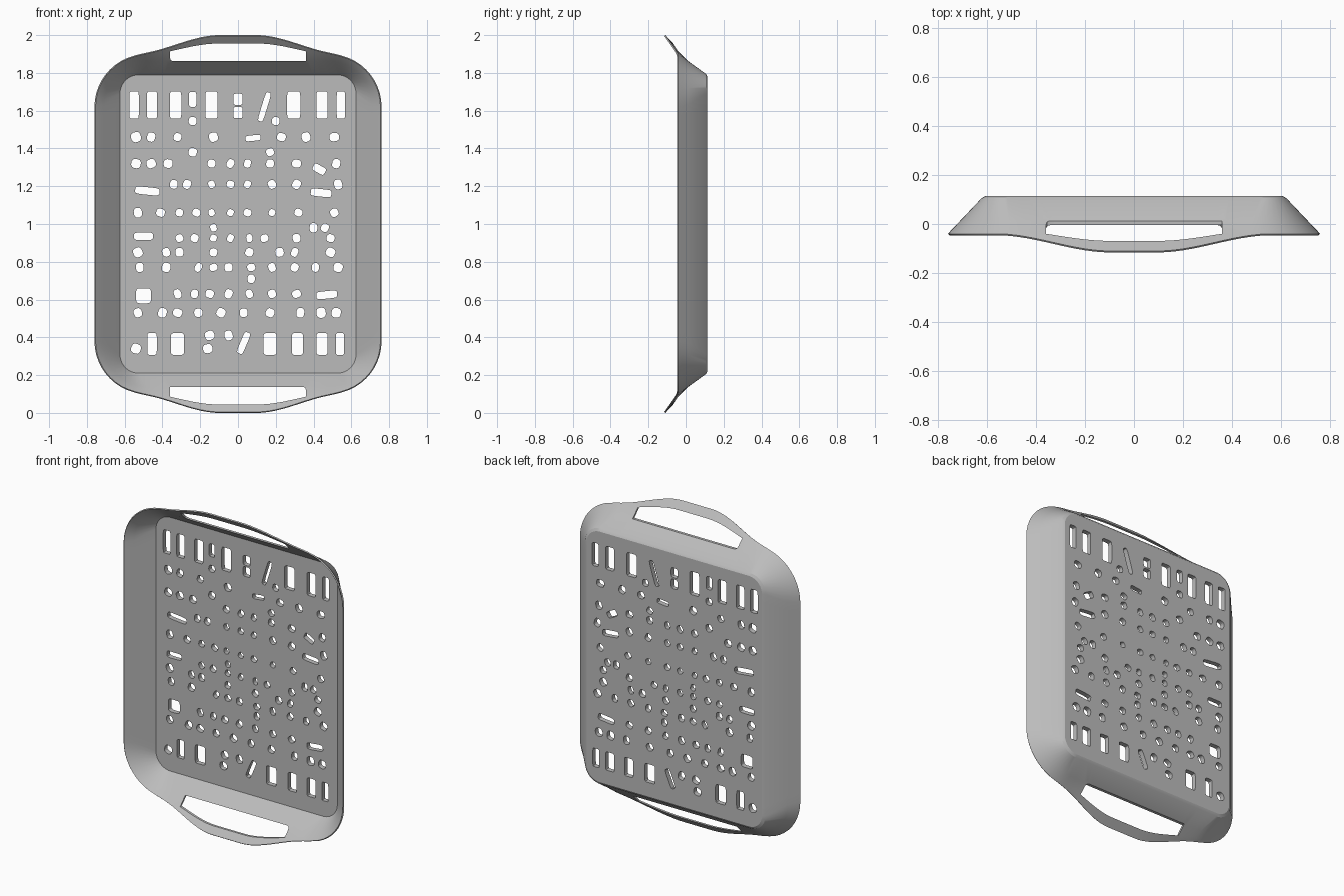
import bpy, bmesh, math, random

random.seed(4)
default = bpy.data.objects.get("Cube")
if default:
    bpy.data.objects.remove(default)

grey = bpy.data.materials.new("plain_grey")
grey.use_nodes = True
colour = (0.5, 0.5, 0.5, 1)
grey.diffuse_color = colour
grey.node_tree.nodes["Principled BSDF"].inputs["Base Color"].default_value = colour

BASE_Y, FLOOR_Y = 0.115, 0.085
bm = bmesh.new()


def rounded_ring(half_w, half_h, radius, y, bulge=0):
    """Rounded rectangle facing -y; bulge pushes the two ends out into grips."""
    outline = []
    for i, (sx, sz) in enumerate([(1, 1), (-1, 1), (-1, -1), (1, -1)]):
        for k in range(13):
            a = math.pi / 2 * (i + k / 12)
            outline.append((sx * (half_w - radius) + radius * math.cos(a),
                            sz * (half_h - radius) + radius * math.sin(a)))
    ring = []
    for i, (x, z) in enumerate(outline):
        nx, nz = outline[(i + 1) % len(outline)]
        steps = 24 if i % 13 == 12 else 1  # subdivide the straight sides
        for k in range(steps):
            px, pz = x + (nx - x) * k / steps, z + (nz - z) * k / steps
            t = min(max((0.56 - abs(px)) / 0.46, 0), 1)
            lift = bulge * t * t * (3 - 2 * t)
            ring.append(bm.verts.new((px, y - 0.7 * lift, 1 + pz + math.copysign(lift, pz))))
    return ring


# Tray shell: outer skin from the base to the rim, then back down the inside
base = rounded_ring(0.605, 0.78, 0.09, BASE_Y)
base_edge = rounded_ring(0.622, 0.795, 0.105, 0.106)
wall_out = rounded_ring(0.71, 0.862, 0.23, 0.013)
grip_out = rounded_ring(0.742, 0.886, 0.262, -0.02, 0.07)
rim_out = rounded_ring(0.76, 0.9, 0.28, -0.04, 0.1)
rim_in = rounded_ring(0.754, 0.895, 0.274, -0.046, 0.1)
grip_in = rounded_ring(0.742, 0.886, 0.262, -0.035, 0.07)
wall_in = rounded_ring(0.712, 0.862, 0.232, -0.005)
floor = rounded_ring(0.625, 0.79, 0.1, FLOOR_Y)
rings = [base, base_edge, wall_out, grip_out, rim_out, rim_in, grip_in, wall_in, floor]
count = len(base)


def is_open(i):
    """True for the segments where the handle opening passes through the wall."""
    return abs(wall_out[i].co.x + wall_out[(i + 1) % count].co.x) < 0.72


def join(low, high, i):
    j = (i + 1) % count
    bm.faces.new((low[i], low[j], high[j], high[i]))


corner_edges = []
for i in range(count):
    for low, high in zip(rings, rings[1:]):
        if not (is_open(i) and (low is wall_out or low is grip_in)):
            join(low, high, i)
    if is_open(i):  # long edges of the handle opening
        join(wall_out, wall_in, i)
        join(grip_out, grip_in, i)
    if is_open(i) != is_open(i - 1):  # short ends of the handle opening
        bm.faces.new((wall_out[i], grip_out[i], grip_in[i], wall_in[i]))
        corner_edges += [(wall_out[i], wall_in[i]), (grip_out[i], grip_in[i])]

# Floor openings: each hole is a short tube between base and floor
loops = {BASE_Y: [], FLOOR_Y: []}


def ring_edges(ring):
    return [bm.edges.get((a, b)) for a, b in zip(ring, ring[1:] + ring[:1])]


def add_hole(x, z, w, h, tilt=0, power=0.4):
    outline = []
    for k in range(16):
        a = math.tau * (k + 0.5) / 16
        c, s = math.cos(a), math.sin(a)
        u = w / 2 * math.copysign(abs(c) ** power, c)
        v = h / 2 * math.copysign(abs(s) ** power, s)
        outline.append((x + u * math.cos(tilt) - v * math.sin(tilt),
                        z + u * math.sin(tilt) + v * math.cos(tilt)))
    back = [bm.verts.new((px, BASE_Y, pz)) for px, pz in outline]
    front = [bm.verts.new((px, FLOOR_Y, pz)) for px, pz in outline]
    for i in range(len(outline)):
        bm.faces.new((front[i - 1], front[i], back[i], back[i - 1]))
    loops[BASE_Y] += ring_edges(back)
    loops[FLOOR_Y] += ring_edges(front)


# Long slots along the two ends (x, width)
for x, w in [(-55, 5), (-45.5, 5.5), (-33, 6), (-14, 6.5), (29.5, 7), (44.5, 6), (54.5, 4.5)]:
    add_hole(x / 100, 1.63, w / 100, 0.145, 0, 0.25)
for x, w in [(-45.5, 5), (-32, 7), (17, 7), (31.5, 6), (44.5, 6), (54, 4.5)]:
    add_hole(x / 100, 0.365, w / 100, 0.115, 0, 0.25)

# Odd slots (x, z, width, height, tilt)
odd_slots = [
    (-24, 166, 4, 8, 0), (0, 159, 5, 6, 0), (0, 166, 5, 6, 0), (14, 162, 3, 16, -0.3),
    (3, 37, 3.5, 12, -0.4), (-48, 117.5, 13, 4, -0.1), (-50, 93.5, 10, 4, 0),
    (-50, 62, 8, 8, 0), (8, 145.5, 8, 3, 0.1), (44, 116.5, 11, 4, -0.1),
    (47, 62.5, 11, 4, 0.1), (43, 129, 7, 4, -0.5),
]
for x, z, w, h, tilt in odd_slots:
    add_hole(x / 100, z / 100, w / 100, h / 100, tilt)

# Rows of small pebble-shaped holes (row height: x positions)
rows = {
    1.545: [-24, 20],
    1.46: [-54, -46, -32, -13, 23, 36, 51],
    1.38: [-24, 17],
    1.32: [-54, -46, -37, -14, -4, 5, 17, 31, 52],
    1.21: [-34, -27, -14, -4, 5, 18, 31, 53],
    1.06: [-53, -41, -31, -22, -14, -4, 5, 18, 32, 51],
    0.98: [-13, 40, 46],
    0.925: [-31, -23, -13, -4, 6, 14, 31, 49],
    0.85: [-53, -38, -31, -13, 6, 22, 30, 49],
    0.77: [-52, -38, -21, -13, -5, 7, 18, 30, 41, 53],
    0.71: [7],
    0.63: [-32, -23, -15, -5, 6, 18, 31],
    0.53: [-53, -40, -32, -21, -9, 3, 17, 33, 44, 52],
    0.41: [-15, -5],
    0.34: [-54, -16],
}
for z, columns in rows.items():
    for column in columns:
        x = column / 100
        size = 0.036 + 0.018 * math.hypot(x, z - 1)
        add_hole(x, z, size * random.uniform(0.85, 1.1), size * random.uniform(0.9, 1.15),
                 random.uniform(-0.5, 0.5), 0.75)

# Fill the flat base and floor around the holes
for ring, y in ((base, BASE_Y), (floor, FLOOR_Y)):
    bmesh.ops.triangle_fill(bm, edges=ring_edges(ring) + loops[y],
                            use_beauty=True, use_dissolve=False, normal=(0, 1, 0))

# Round the corners of the handle openings
bmesh.ops.bevel(bm, geom=[bm.edges.get(pair) for pair in corner_edges], offset=0.018,
                segments=3, profile=0.5, affect="EDGES")
bmesh.ops.recalc_face_normals(bm, faces=bm.faces)

mesh = bpy.data.meshes.new("perforated_tray")
bm.to_mesh(mesh)
bm.free()
mesh.materials.append(grey)
tray = bpy.data.objects.new("perforated_tray", mesh)
bpy.context.collection.objects.link(tray)

bpy.ops.object.select_all(action="DESELECT")
tray.select_set(True)
bpy.context.view_layer.objects.active = tray
bpy.ops.object.shade_smooth_by_angle(angle=math.radians(24))
